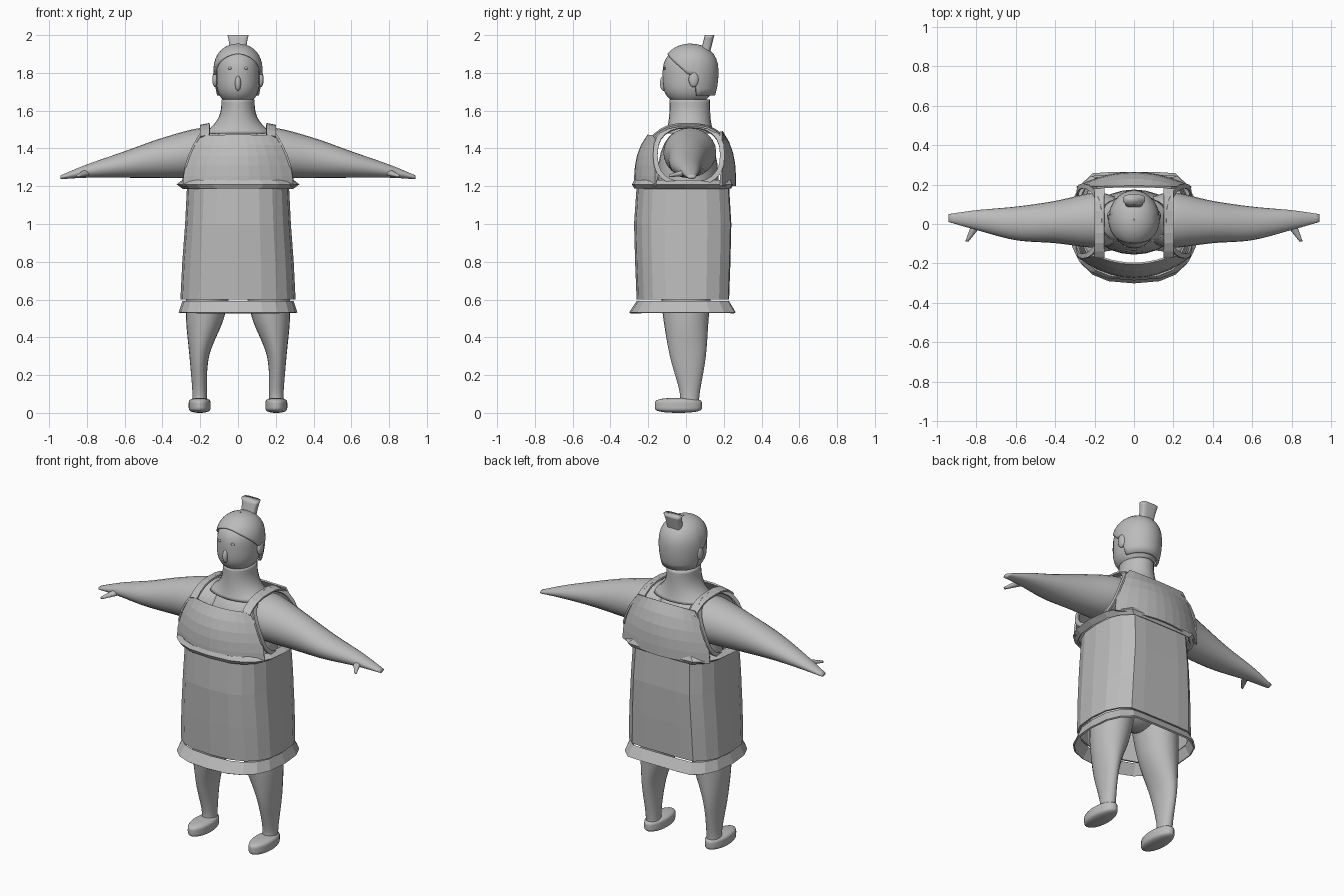
import bpy, bmesh, math

cube = bpy.data.objects.get("Cube")
if cube:
    bpy.data.objects.remove(cube, do_unlink=True)

grey = bpy.data.materials.new("plain_grey")
grey.use_nodes = True
grey.diffuse_color = (0.5, 0.5, 0.5, 1)
grey.node_tree.nodes["Principled BSDF"].inputs["Base Color"].default_value = grey.diffuse_color


def loft(name, rows, closed=True, caps=True, smooth=True, thickness=0):
    """Skin rows of points; optionally close, cap or thicken."""
    bm = bmesh.new()
    grid = [[bm.verts.new(point) for point in row] for row in rows]
    count = len(grid[0])
    for lower, upper in zip(grid, grid[1:]):
        for i in range(count if closed else count - 1):
            j = (i + 1) % count
            bm.faces.new((lower[i], lower[j], upper[j], upper[i]))
    if caps:
        bm.faces.new(grid[0])
        bm.faces.new(grid[-1])
    bmesh.ops.recalc_face_normals(bm, faces=bm.faces)
    for face in bm.faces:
        face.smooth = smooth
    mesh = bpy.data.meshes.new(name)
    bm.to_mesh(mesh)
    bm.free()
    mesh.materials.append(grey)
    part = bpy.data.objects.new(name, mesh)
    bpy.context.collection.objects.link(part)
    if thickness:
        solid = part.modifiers.new("cloth_thickness", "SOLIDIFY")
        solid.thickness = thickness
        solid.offset = 0


def cloth(name, rows, closed=False):
    loft(name, rows, closed, caps=False, smooth=False, thickness=.01)


def steps(count):
    return [i / count for i in range(count + 1)]


def oval(centre, first, second, axis="z", count=24, power=1.0):
    """Ring of points across an axis; a power below one makes it boxier."""
    points = []
    for i in range(count):
        angle = math.tau * i / count
        c, s = math.cos(angle), math.sin(angle)
        u = first * math.copysign(abs(c) ** power, c)
        v = second * math.copysign(abs(s) ** power, s)
        offset = {"z": (u, v, 0), "x": (0, u, v), "y": (u, 0, v)}[axis]
        points.append([a + b for a, b in zip(centre, offset)])
    return points


def ball(name, centre, size, power=2.0):
    """Ellipsoid with fuller ends when the power is above two."""
    x, y, z = centre
    rows = []
    for u in steps(20):
        height = -math.cos(math.pi * u)
        radius = max(math.sqrt(max(0, 1 - abs(height) ** power)), .02)
        rows.append(oval((x, y, z + size[2] * height), size[0] * radius, size[1] * radius))
    loft(name, rows)


def spline(keys, count=6):
    """Smooth path of values through a few keys."""
    result = []
    padded = [keys[0], *keys, keys[-1]]
    for before, start, end, after in zip(padded, padded[1:], padded[2:], padded[3:]):
        for u in steps(count)[:-1]:
            result.append([
                b + u * ((c - a) + u * ((2 * a - 5 * b + 4 * c - d)
                                        + u * (3 * b - a - 3 * c + d))) / 2
                for a, b, c, d in zip(before, start, end, after)])
    return result + [keys[-1]]


# Torso, neck and head
ball("torso", (0, .01, 1.07), (.23, .165, .44), power=4)
loft("neck", [oval((0, .02, 1.66 - .18 * u), .088 + .1 * u ** 3, .107 + .02 * u ** 3)
              for u in steps(12)])
ball("head", (0, .012, 1.78), (.115, .136, .15), power=3.2)
ball("nose", (0, -.118, 1.745), (.016, .02, .04))


# Hair cap whose lower edge drops from the fringe to the nape
def hair_edge(angle):
    around = min(angle, math.tau - angle)
    return max(1.79, 1.9 - .05 * around ** 2) if around < 1.8 else 1.68


def hair_radius(z):
    rise = (z - 1.8) / .155
    if rise < 0:
        return 1 - .2 * rise ** 2
    return max(math.sqrt(max(0, 1 - rise ** 2.6)), .02)


def hair_row(lift, scale=1.0):
    row = []
    for u in steps(48)[:-1]:
        angle = math.tau * u
        low = hair_edge(angle)
        z = low + (1.955 - low) * math.sin(lift * math.pi / 2)
        radius = scale * hair_radius(z)
        row.append((.13 * radius * math.sin(angle), .024 - .148 * radius * math.cos(angle), z))
    return row


loft("hair_cap", [hair_row(0, scale=.88)] + [hair_row(u) for u in steps(12)], caps=False)
loft("hair_bun", [oval((0, .1 + .025 * u, 1.9 + .1 * u), .043 + .013 * u * u, .025, power=.6)
                  for u in steps(6)])

# Limb keys: centre, then the two radii
ARM = spline([(.1, .02, 1.38, .12, .11), (.2, .02, 1.378, .14, .13), (.4, .01, 1.35, .107, .106),
              (.6, .003, 1.315, .085, .07), (.8, .02, 1.28, .05, .035),
              (.94, .03, 1.247, .02, .01)])
LEG = spline([(.15, 0, .7, .12, .14), (.175, 0, .5, .1, .12), (.205, .01, .3, .052, .095),
              (.203, .02, .1, .038, .052), (.203, .01, .03, .045, .06)])


def armhole(side, scale):
    """Ring around the arm, leaning inward toward the shoulder."""
    ring = oval((0, .015, 1.365), .19 * scale, .165 * scale, "x", power=.8)
    return [(side * (.29 - 1.2 * max(0, z - 1.2) ** 2), y, z) for _, y, z in ring]


for label, side in (("left", 1), ("right", -1)):
    loft(label + "_arm", [oval((side * x, y, z), a, b, "x") for x, y, z, a, b in ARM])
    loft(label + "_thumb", [oval((side * (.79 + .058 * u), .01 - .1 * u, 1.275 - .02 * u),
                                 .03 - .022 * u, .02 - .013 * u, "y") for u in steps(6)])
    loft(label + "_leg", [oval((side * x, y, z), a, b) for x, y, z, a, b in LEG])
    ball(label + "_foot", (side * .203, -.04, .04), (.058, .125, .04), power=5)
    ball(label + "_ear", (side * .122, .04, 1.765), (.014, .026, .04))
    ball(label + "_eye", (side * .043, -.112, 1.825), (.011, .006, .007))
    cloth(label + "_armhole_trim", [armhole(side, 1), armhole(side, .87)], closed=True)
    # Strap arching over the shoulder from front to back
    strap = []
    for u in steps(10):
        bend = math.cos(math.pi * u)
        y, z = .01 - .18 * bend, 1.53 - .06 * abs(bend) ** 3
        strap.append([(side * .15, y, z), (side * .2, y, z - .01)])
    cloth(label + "_shoulder_strap", strap)


# Skirt rings: faceted, with a flat back
def skirt_ring(z, width, depth):
    return [(x, depth * min(y, .235), z)
            for x, y, z in oval((0, 0, z), width, .27, count=20, power=.75)]


def skirt_part(name, levels):
    cloth(name, [skirt_ring(*level) for level in levels], closed=True)


skirt_part("skirt", [(1.2, .265, .95), (1, .275, 1), (.8, .29, .98), (.6, .3, .95)])
skirt_part("skirt_flounce", [(.59, .29, .95), (.53, .31, 1.1)])
skirt_part("waist_ruffle", [(1.19, .29, 1), (1.21, .32, 1.04), (1.23, .29, 1)])


# Bodice panels narrow toward the neckline and curve in toward the body
def bodice_panel(name, facing, height, middle, edge):
    rows = []
    for u in steps(5):
        width = .29 - .1 * u * u
        centre = middle - .07 * u ** 3
        across = [2 * v - 1 for v in steps(10)]
        rows.append([(width * v, facing * (centre + (edge - centre) * v * v), 1.2 + height * u)
                     for v in across])
    cloth(name, rows)


bodice_panel("bodice_front", facing=-1, height=.27, middle=.27, edge=.16)
bodice_panel("bodice_back", facing=1, height=.29, middle=.26, edge=.185)
